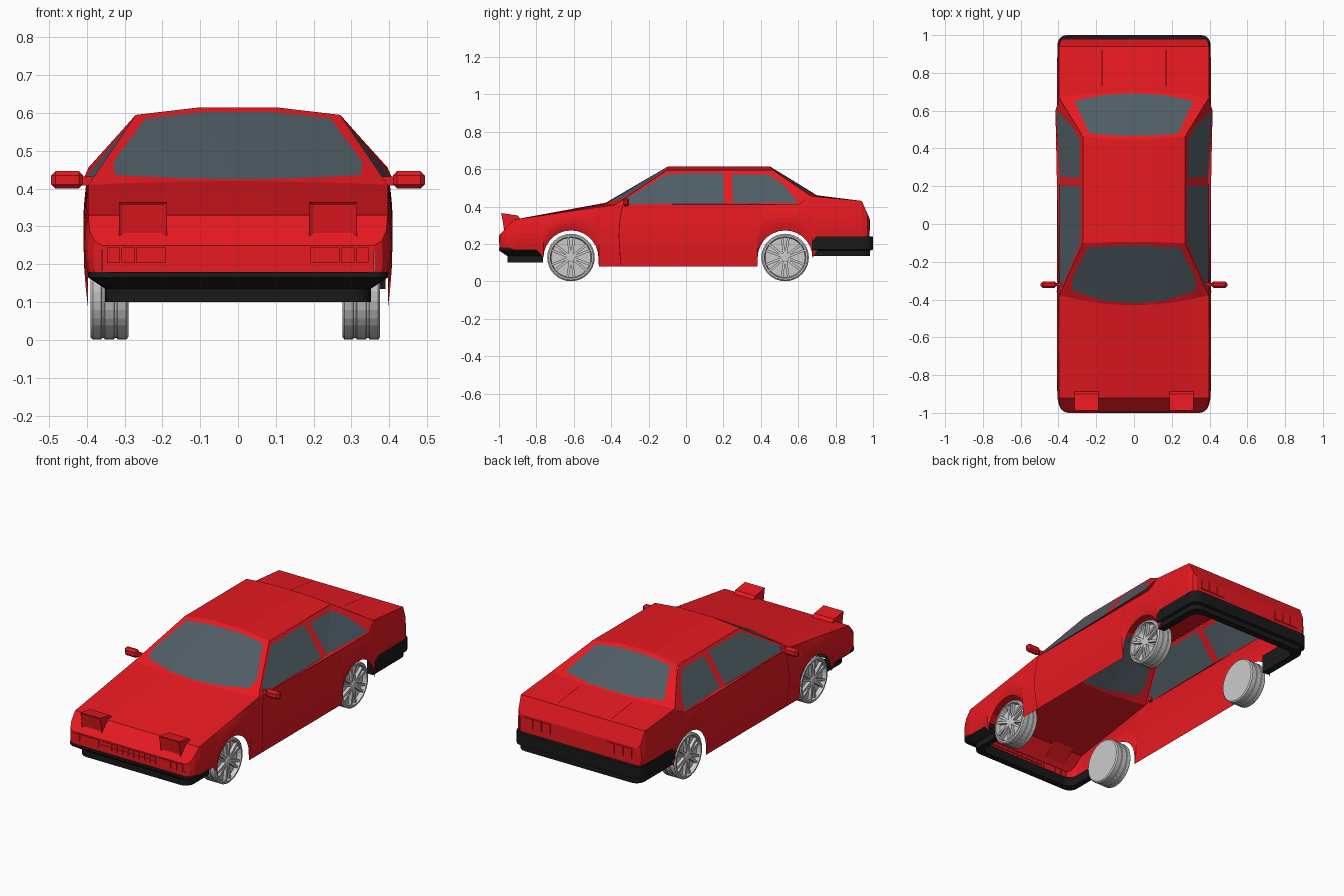
import bpy, bmesh
from math import sin, cos, pi
from mathutils import Vector

if "Cube" in bpy.data.objects:
    bpy.data.objects.remove(bpy.data.objects["Cube"])


def material(name, c):
    m = bpy.data.materials.new(name)
    m.diffuse_color = (*c, 1)
    m.use_nodes = True
    m.node_tree.nodes["Principled BSDF"].inputs["Base Color"].default_value = m.diffuse_color
    return m


RED = material("red_paint", (0.8, 0.01, 0.015))
GLASS = material("glass", (0.08, 0.11, 0.13))
BLACK = material("black_trim", (0.01, 0.01, 0.01))
SEAM = material("seam", (0.12, 0.0, 0.0))


def finish(name, bm, mat=None, mirror=False):
    bmesh.ops.recalc_face_normals(bm, faces=bm.faces[:])
    me = bpy.data.meshes.new(name)
    bm.to_mesh(me)
    bm.free()
    ob = bpy.data.objects.new(name, me)
    bpy.context.collection.objects.link(ob)
    if mat:
        me.materials.append(mat)
    if mirror:
        ob.modifiers.new("Mirror", 'MIRROR').use_axis[0] = True
    return ob


def grid(name, rows, mat=None, mirror=False, cap=False):
    bm = bmesh.new()
    vs = [[bm.verts.new(p) for p in r] for r in rows]
    for a, b in zip(vs, vs[1:]):
        for i in range(len(a) - 1):
            bm.faces.new((a[i], a[i + 1], b[i + 1], b[i]))
    bmesh.ops.remove_doubles(bm, verts=bm.verts[:], dist=1e-5)
    if cap:
        bmesh.ops.holes_fill(bm, edges=[e for e in bm.edges if e.is_boundary])
    return finish(name, bm, mat, mirror)


def panel(name, loops, fn, mat, mirror=False):
    """Fill 2D loops (outer first, then holes) and bend them with fn."""
    bm = bmesh.new()
    for loop in loops:
        vs = [bm.verts.new((u, v, 0)) for u, v in loop]
        for i in range(len(vs)):
            bm.edges.new((vs[i - 1], vs[i]))
    bmesh.ops.triangle_fill(bm, edges=bm.edges[:], use_beauty=True, normal=(0, 0, 1))
    for v in bm.verts:
        v.co = fn(v.co.x, v.co.y)
    return finish(name, bm, mat, mirror)


def boxes(name, spans, mat=None, mirror=False, bevel=0):
    bm = bmesh.new()
    for lo, hi in spans:
        lo, hi = Vector(lo), Vector(hi)
        for v in bmesh.ops.create_cube(bm, size=1)["verts"]:
            v.co = (lo + hi) / 2 + v.co * (hi - lo)
    if bevel:
        bmesh.ops.bevel(bm, geom=bm.edges[:], offset=bevel, segments=1, affect='EDGES')
    return finish(name, bm, mat, mirror)


def interp(pts, y):
    for (a, p), (b, q) in zip(pts, pts[1:]):
        if y <= b:
            return p + (q - p) * max(0, y - a) / (b - a)
    return pts[-1][1]


W = 0.396
F, R = -0.996, 0.98
SHOULDER = [(F, .25), (-.92, .33), (-.379, .41), (.60, .41), (.669, .455), (.94, .43), (R, .34)]
WIDTH = [(F, .36), (-.985, .38), (-.96, .392), (-.92, W), (.94, W), (.97, .39), (R, .375)]


def side_x(y, t):
    return interp(WIDTH, y) + 0.012 * sin(pi * t) * min(1, (1 - abs(y)) * 10)


# body sides with wheel arches
def arch(c):
    return [(c - .147 * cos(a), .125 + .147 * sin(a)) for a in [pi * i / 14 for i in range(15)]]


cols = [(y, .17) for y in (F, -.985, -.96, -.92, -.8)] + arch(-.615)
cols += [(y, .08) for y in (-.466, -.379, -.1, .2, .381)] + arch(.53)
cols += [(y, .2) for y in (.72, .85, .94, .97, R)]
rows = []
for y, zb in cols:
    zt = interp(SHOULDER, y)
    rows.append([(side_x(y, k / 6), y, zb + (zt - zb) * k / 6) for k in range(7)])
grid("body_side", rows, RED, True)


# curved end panels of the cabin
def front_y(x, z):
    return Vector((x, -.43 + (z - .42) / .195 * .33 + .45 * x * x, z))


def rear_y(x, z):
    return Vector((x, .45 + (.615 - z) / .155 * .25 - .25 * x * x, z))


def cabin_x(y, z):
    return Vector((W - (z - .41) / .185 * .126 + max(0, .03 * (y - .46) / .21), y, z))


US = (-1, -.75, -.5, -.25, 0, .25, .5, .75, 1)

# hood and trunk decks
deck = [[(u * interp(WIDTH, y), y, interp(SHOULDER, y)) for u in US]
        for y in (F, -.985, -.96, -.92)]
deck.append([front_y(u * W, .42 - .01 * u * u) for u in US])
grid("hood", deck, RED)
deck = [[rear_y(u * W, .46 - .005 * u * u) for u in US]]
deck += [[(u * interp(WIDTH, y), y, interp(SHOULDER, y)) for u in US] for y in (.94, .97, R)]
grid("trunk_deck", deck, RED)
grid("nose_panel", [[(-.36, F, z), (.36, F, z)] for z in (.17, .25)], RED)
grid("tail_panel", [[(-.375, R, z), (.375, R, z)] for z in (.2, .34)], RED)


# cabin frame, glass and roof
def sym(half):
    """Mirror a half outline that runs from the centre top to the centre bottom."""
    return half + [(-x, z) for x, z in reversed(half) if x > 0]


top = [(.1, .615), (.27, .595)]
w_out = sym(top + [(u * W, .42 - .01 * u * u) for u in (1, .75, .5, .25, 0)])
w_in = sym([(.1, .602), (.245, .585), (.33, .47), (.325, .436), (.15, .427), (0, .425)])
panel("windshield_frame", [w_out, w_in], front_y, RED)
panel("windshield", [w_in], front_y, GLASS)
r_out = sym(top + [(u * W, .46 - .005 * u * u) for u in (1, .75, .5, .25, 0)])
r_in = sym([(.09, .603), (.235, .588), (.315, .475), (.15, .466), (0, .465)])
panel("rear_window_frame", [r_out, r_in], rear_y, RED)
panel("rear_window", [r_in], rear_y, GLASS)

s_out = [(-.379, .41), (.60, .41), (.669, .455), (.464, .595), (-.101, .595)]
door_win = [(-.335, .414), (-.32, .44), (-.10, .577), (.20, .58), (.205, .414)]
quarter_win = [(.25, .416), (.245, .572), (.44, .572), (.52, .52), (.60, .42)]
panel("cabin_side", [s_out, door_win, quarter_win], cabin_x, RED, True)
panel("door_window", [door_win], cabin_x, GLASS, True)
panel("quarter_window", [quarter_win], cabin_x, GLASS, True)
edge = [(-.27, .595), (-.1, .615), (.1, .615), (.27, .595)]
grid("roof", [[front_y(x, z).lerp(rear_y(x, z), t) for x, z in edge] for t in (0, .5, 1)], RED)


# wrap-around bumpers
def bumper(name, s, half, start, profile):
    rows = []
    for d, z in profile + profile[:1]:
        x, y, r = half - d, 1 - d, .05
        pts = [(x, start)]
        for i in range(6):
            a = pi / 2 * i / 5
            pts.append((x - r + r * cos(a), y - r + r * sin(a)))
        pts += [(-px, py) for px, py in reversed(pts)]
        rows.append([(px, s * py, z) for px, py in pts])
    grid(name, rows, BLACK, cap=True)


bumper("front_bumper", -1, .396, .765,
       [(0, .18), (0, .165), (.045, .135), (.045, .10), (.08, .10), (.05, .18)])
bumper("rear_bumper", 1, .405, .675,
       [(0, .24), (0, .17), (.015, .165), (.015, .135), (.055, .135), (.055, .24)])

# raised pop-up headlights
bm = bmesh.new()
prof = [(-.972, .272), (-.988, .365), (-.9, .352), (-.885, .334)]
a, b = [[bm.verts.new((x, y, z)) for y, z in prof] for x in (.188, .315)]
front = bm.faces.new((a[0], a[1], b[1], b[0]))
for i in (1, 2, 3):
    j = (i + 1) % 4
    bm.faces.new((a[i], a[j], b[j], b[i]))
bm.faces.new(a)
bm.faces.new(b)
bmesh.ops.recalc_face_normals(bm, faces=bm.faces[:])
bmesh.ops.inset_region(bm, faces=[front], thickness=.014, depth=-.006)
finish("popup_headlight", bm, RED, True)

# signal lamps, grille cells and tail lamps
boxes("front_signal", [((x0, -1, .205), (x1, -.99, .245))
                       for x0, x1 in ((.19, .268), (.272, .308), (.312, .346))], RED, True)
boxes("grille", [((.002 + i * .035, -.999, z), (.033 + i * .035, -.99, z + .018))
                 for i in range(5) for z in (.203, .225)], RED, True)
boxes("tail_lamp", [((.18 + i * .055, .97, .272), (.231 + i * .055, .985, .33))
                    for i in range(3)], RED, True)

# door mirrors
boxes("mirror_head", [((.41, -.338, .40), (.494, -.304, .446))], RED, True, .011)
boxes("mirror_stalk", [((.38, -.328, .408), (.42, -.312, .432))], RED, True)


# panel seams
def seam(name, pts, step):
    grid(name, [[p, tuple(Vector(p) + Vector(step))] for p in pts], SEAM, True)


def door_edge(ys):
    return [(side_x(y, (z - .08) / .33) + .0012, y, z)
            for y, z in zip(ys, (.405, .35, .30, .245, .19, .135, .085))]


seam("front_door_seam", door_edge((-.34, -.352, -.358, -.36, -.358, -.354, -.348)), (0, .004, 0))
seam("trunk_seam", [(.168, .73, .4575), (.168, .92, .4335)], (.004, 0, 0))

# wheels: lathed tyre and rim with spokes and hub
TYRE = [(.0005, -.05), (.12, -.05), (.127, -.044), (.127, -.022), (.123, -.02), (.123, -.014),
        (.127, -.012), (.127, .012), (.123, .014), (.123, .02), (.127, .022), (.127, .044),
        (.12, .05), (.111, .05), (.106, .025), (.0005, .025)]
N = 32


def lathe(name, profile, c, s):
    grid(name, [[(c[0] + s * x, c[1] + r * cos(2 * pi * i / N), c[2] + r * sin(2 * pi * i / N))
                 for i in range(N + 1)] for r, x in profile])


for end, y in (("front", -.615), ("rear", .53)):
    for side, s, x in (("left", -1, -.34), ("right", 1, .326)):
        c = (x, y, .1275)
        lathe(f"{end}_{side}_wheel", TYRE, c, s)
        lathe(f"{end}_{side}_hub", [(.024, .02), (.024, .042), (.018, .046), (.0005, .046)], c, s)
        bm = bmesh.new()
        for k in range(6):
            a = pi / 3 * k + pi / 6
            for side_off in (-1, 1):
                # each spoke splits in two toward the rim
                for v in bmesh.ops.create_cube(bm, size=1)["verts"]:
                    outer = v.co.z > 0
                    r = .109 if outer else .015
                    t = v.co.y * .013 + side_off * (.018 if outer else .004)
                    d = .034 + v.co.x * .018
                    v.co = (x + s * d, y + r * cos(a) - t * sin(a), c[2] + r * sin(a) + t * cos(a))
        finish(f"{end}_{side}_spokes", bm)
